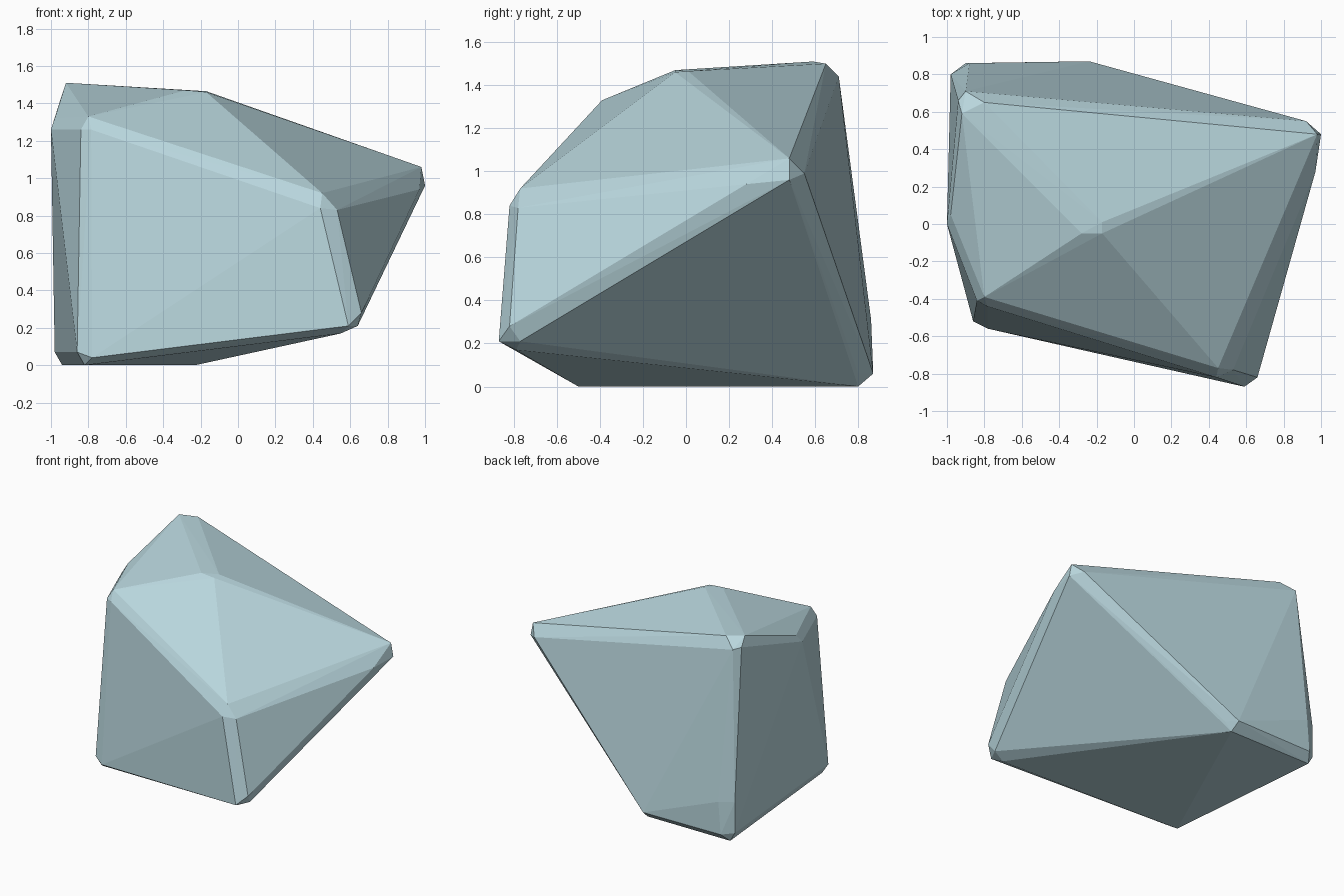
import bpy, bmesh, math

if "Cube" in bpy.data.objects:
    bpy.data.objects.remove(bpy.data.objects["Cube"])

# Pale blue stone, one flat colour
mat = bpy.data.materials.new("pale_blue_stone")
mat.diffuse_color = (0.48, 0.67, 0.72, 1)
mat.use_nodes = True
mat.node_tree.nodes["Principled BSDF"].inputs["Base Color"].default_value = mat.diffuse_color

# Each chipped corner of the rock is a small cluster of points
corners = {
    "peak": [(-0.92, 0.59, 1.51), (-0.80, 0.65, 1.50), (-0.90, 0.71, 1.44), (-0.94, 0.66, 1.45)],
    "ridge": [(-0.28, -0.05, 1.47), (-0.17, -0.05, 1.46), (-0.17, 0.01, 1.465)],
    "left_upper": [(-1.0, 0.0, 1.26), (-0.98, 0.05, 1.32)],
    "front_left_upper": [(-0.80, -0.39, 1.33), (-0.84, -0.41, 1.26), (-0.785, -0.44, 1.26)],
    "front_right_upper": [(0.45, -0.77, 0.92), (0.53, -0.78, 0.83), (0.44, -0.82, 0.84)],
    "front_right_lower": [(0.59, -0.87, 0.21), (0.66, -0.82, 0.28), (0.64, -0.77, 0.21), (0.55, -0.79, 0.17)],
    "front_left_lower": [(-0.86, -0.52, 0.07), (-0.78, -0.56, 0.04), (-0.82, -0.50, 0.0)],
    "right_tip": [(0.98, 0.48, 1.06), (0.92, 0.55, 0.99), (1.0, 0.48, 0.96), (0.97, 0.28, 0.94)],
    "back_left_lower": [(-0.98, 0.80, 0.07), (-0.94, 0.80, 0.0), (-0.90, 0.86, 0.06),
                        (-0.88, 0.86, 0.31), (-0.98, 0.80, 0.31)],
    "back_lower": [(-0.24, 0.87, 0.06), (-0.23, 0.80, 0.0), (-0.17, 0.80, 0.06)],
}

# Rock: convex hull around the chipped corners
bm = bmesh.new()
for cluster in corners.values():
    for p in cluster:
        bm.verts.new(p)
hull = bmesh.ops.convex_hull(bm, input=bm.verts[:])
loose = [v for v in bm.verts if not v.link_faces]
bmesh.ops.delete(bm, geom=loose, context='VERTS')

# Merge nearly coplanar triangles into clean flat facets
bmesh.ops.dissolve_limit(bm, angle_limit=math.radians(1.5), verts=bm.verts[:], edges=bm.edges[:])
bmesh.ops.recalc_face_normals(bm, faces=bm.faces[:])

mesh = bpy.data.meshes.new("rock")
bm.to_mesh(mesh)
bm.free()
mesh.materials.append(mat)
rock = bpy.data.objects.new("rock", mesh)
bpy.context.collection.objects.link(rock)
